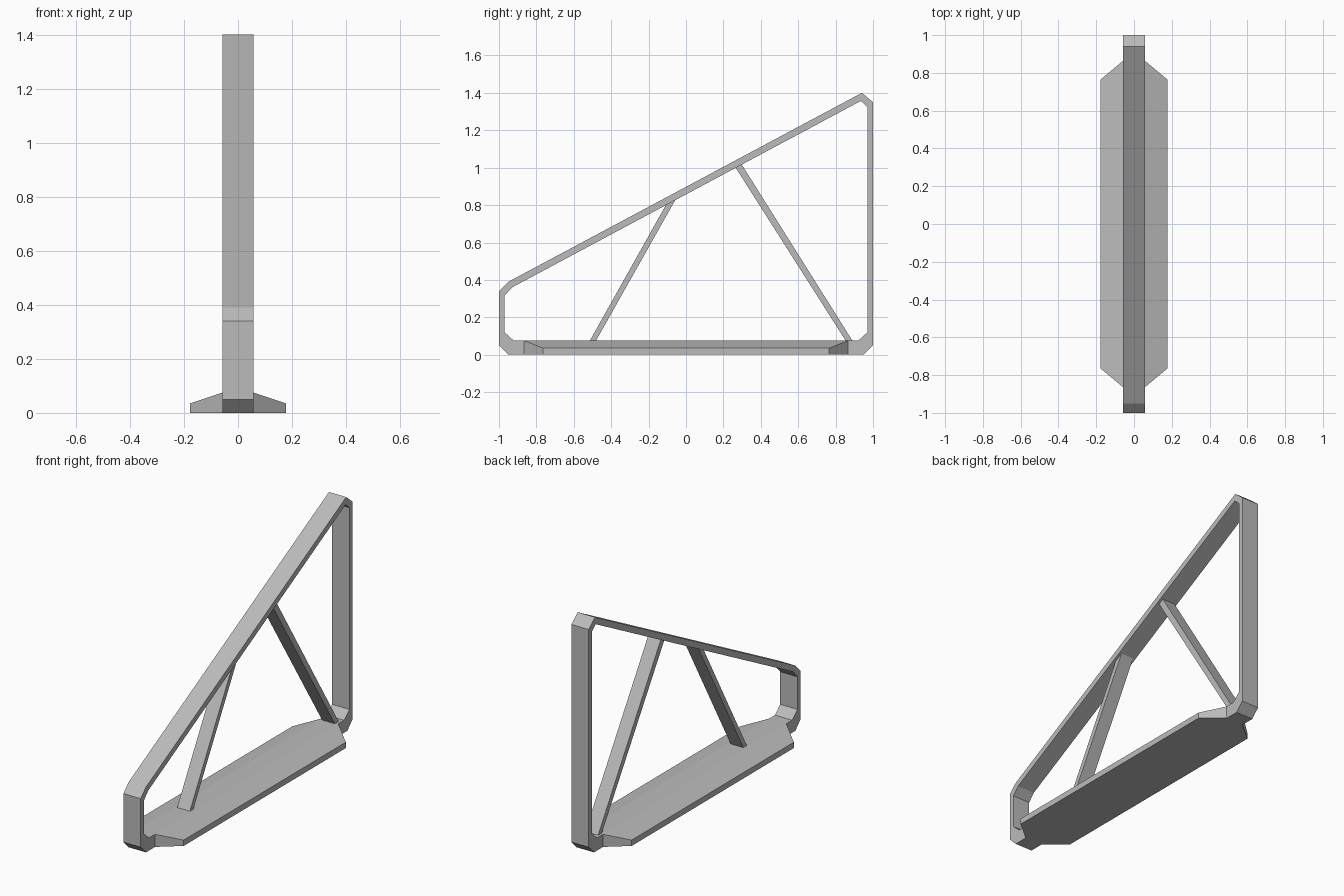
import bpy
import bmesh

cube = bpy.data.objects.get("Cube")
if cube:
    bpy.data.objects.remove(cube, do_unlink=True)

grey = bpy.data.materials.new("plain grey")
grey.use_nodes = True
grey.diffuse_color = (0.5, 0.5, 0.5, 1)
grey.node_tree.nodes["Principled BSDF"].inputs["Base Color"].default_value = (0.5, 0.5, 0.5, 1)

FRAME_HALF = 0.057
STRUT_HALF = 0.042
FLANGE_HALF = 0.177


def finish(name, bm):
    bmesh.ops.recalc_face_normals(bm, faces=bm.faces)
    mesh = bpy.data.meshes.new(name)
    bm.to_mesh(mesh)
    bm.free()
    mesh.materials.append(grey)
    obj = bpy.data.objects.new(name, mesh)
    bpy.context.collection.objects.link(obj)
    return obj


def loop_at(bm, x, profile):
    return [bm.verts.new((x, y, z)) for y, z in profile]


def bridge(bm, a, b):
    for i in range(len(a)):
        j = (i + 1) % len(a)
        bm.faces.new((a[i], a[j], b[j], b[i]))


def loft(name, x0, profile0, x1, profile1):
    """Solid between two side profiles (y, z)."""
    bm = bmesh.new()
    a, b = loop_at(bm, x0, profile0), loop_at(bm, x1, profile1)
    bridge(bm, a, b)
    bm.faces.new(a)
    bm.faces.new(b)
    return finish(name, bm)


# Closed frame with bevelled corners
outer = [(-1, 0.05), (-0.95, 0), (0.95, 0), (1, 0.05),
         (1, 1.35), (0.94, 1.4), (-0.95, 0.39), (-1, 0.34)]
inner = [(-0.97, 0.12), (-0.92, 0.075), (0.92, 0.075), (0.97, 0.12),
         (0.97, 1.325), (0.935, 1.357), (-0.93, 0.36), (-0.97, 0.315)]
bm = bmesh.new()
rings = [loop_at(bm, x, p) for x, p in
         ((-FRAME_HALF, outer), (FRAME_HALF, outer), (FRAME_HALF, inner), (-FRAME_HALF, inner))]
for k in range(4):
    bridge(bm, rings[k], rings[(k + 1) % 4])
finish("frame", bm)

# Sloping foot flanges on both sides
root = [(-0.865, 0), (0.865, 0), (0.865, 0.075), (-0.865, 0.075)]
tip = [(-0.765, 0), (0.765, 0), (0.765, 0.035), (-0.765, 0.035)]
for side, sign in (("left", 1), ("right", -1)):
    loft(side + "_foot_flange", sign * FRAME_HALF, root, sign * FLANGE_HALF, tip)

# Diagonal struts
struts = {
    "front_strut": [(-0.517, 0.07), (-0.484, 0.07), (-0.05, 0.84), (-0.091, 0.83)],
    "back_strut": [(0.857, 0.07), (0.893, 0.07), (0.293, 1.025), (0.259, 1.01)],
}
for name, profile in struts.items():
    loft(name, -STRUT_HALF, profile, STRUT_HALF, profile)
